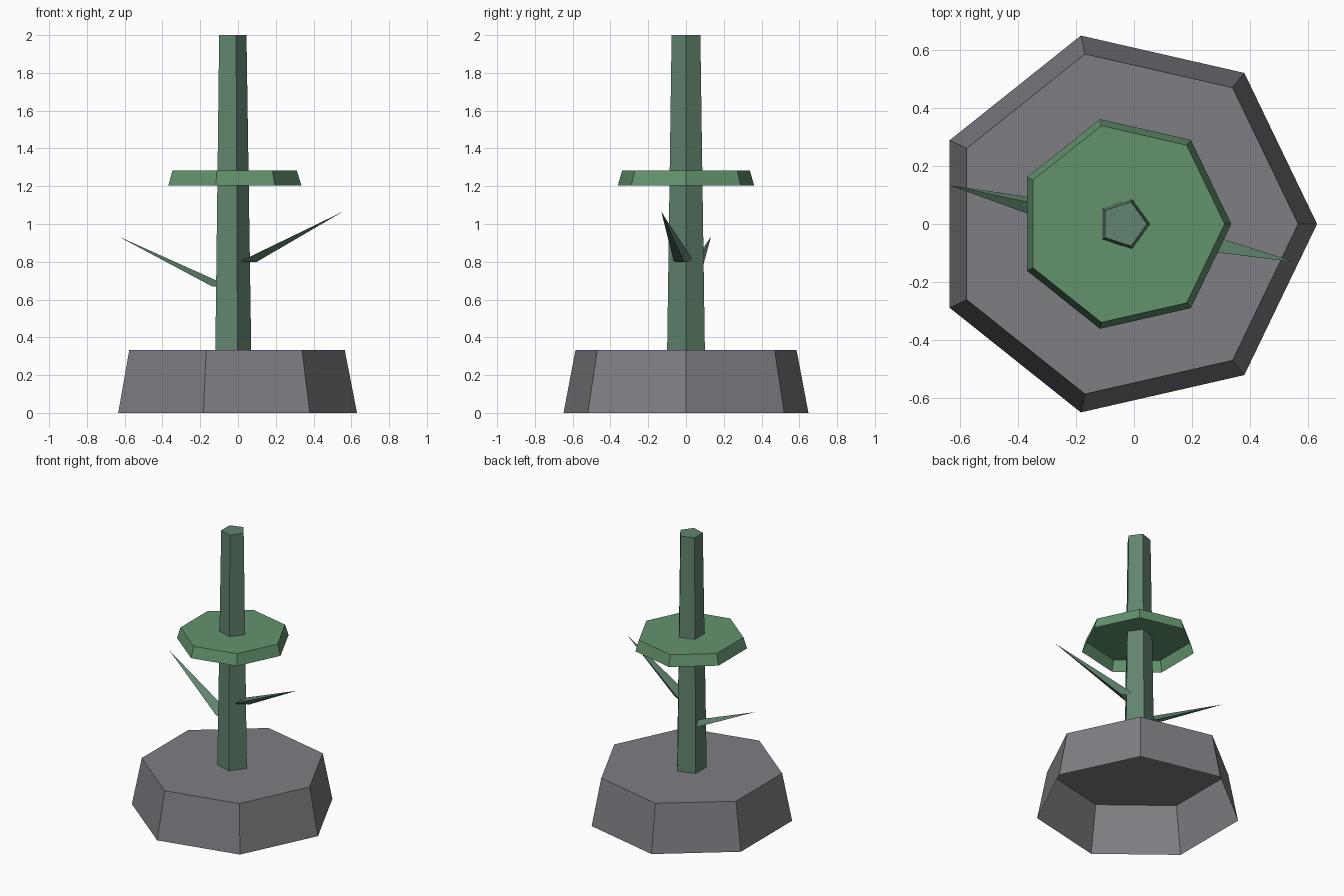
import bpy
from math import cos, sin, tau

if "Cube" in bpy.data.objects:
    bpy.data.objects.remove(bpy.data.objects["Cube"])


def material(name, rgb):
    m = bpy.data.materials.new(name)
    m.diffuse_color = (*rgb, 1)
    m.use_nodes = True
    m.node_tree.nodes["Principled BSDF"].inputs["Base Color"].default_value = m.diffuse_color
    return m


STONE = material("stone", (0.21, 0.21, 0.23))
BARK = material("bark_green", (0.12, 0.23, 0.155))
LEAF = material("leaf_green", (0.125, 0.29, 0.155))
CX = -0.035  # shared axis of the stacked parts


def ring(sides, r, c):
    return [(c[0] + r * cos(tau * i / sides), c[1] + r * sin(tau * i / sides), c[2])
            for i in range(sides)]


def taper(name, sides, r0, c0, r1, c1, mat):
    """Horizontal ring at c0 tapering to a ring (or point) at c1, open below."""
    verts = ring(sides, r0, c0)
    pairs = [(i, (i + 1) % sides) for i in range(sides)]
    if r1 > 0:
        verts += ring(sides, r1, c1)
        faces = [(a, b, b + sides, a + sides) for a, b in pairs]
        faces.append(tuple(range(sides, 2 * sides)))
    else:
        verts.append(c1)
        faces = [(a, b, sides) for a, b in pairs]
    mesh = bpy.data.meshes.new(name)
    mesh.from_pydata(verts, [], faces)
    mesh.materials.append(mat)
    ob = bpy.data.objects.new(name, mesh)
    bpy.context.collection.objects.link(ob)
    return ob


# Seven-sided stone base
taper("stone_base", 7, 0.665, (CX, 0, 0), 0.60, (CX, 0, 0.333), STONE)
# Five-sided stem
taper("stem", 5, 0.105, (CX, 0, 0.333), 0.08, (CX, 0, 2.0), BARK)
# Collar disc around the stem
taper("collar", 7, 0.37, (CX, 0, 1.205), 0.347, (CX, 0, 1.282), LEAF)
# Thorn branches, leaning out to a point
taper("right_thorn", 3, 0.062, (0.038, -0.01, 0.80), 0, (0.555, -0.131, 1.065), BARK)
taper("left_thorn", 3, 0.062, (-0.107, 0.007, 0.67), 0, (-0.635, 0.133, 0.935), BARK)
